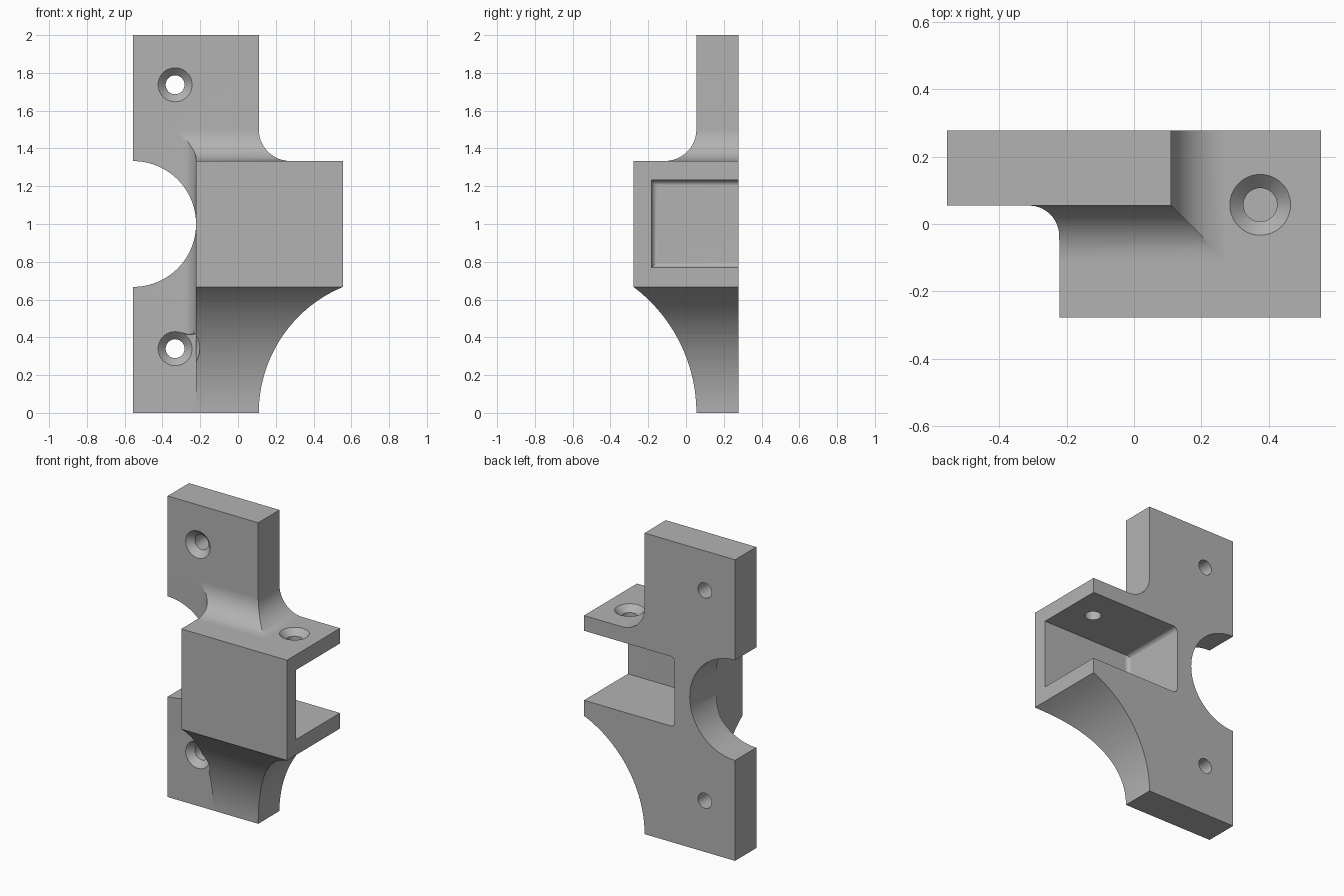
import bpy, bmesh
from math import sqrt, sin, cos, pi
from mathutils import Matrix

cube = bpy.data.objects.get("Cube")
if cube:
    bpy.data.objects.remove(cube, do_unlink=True)

grey = bpy.data.materials.new("plain grey")
grey.use_nodes = True
colour = (0.45, 0.45, 0.45, 1)
grey.diffuse_color = colour
grey.node_tree.nodes["Principled BSDF"].inputs["Base Color"].default_value = colour

# Main dimensions
LEFT, PLATE_R, BLOCK_L, BLOCK_R = -0.555, 0.11, -0.222, 0.555
BACK, PLATE_F, BLOCK_F = 0.278, 0.055, -0.278
LOW, HIGH, TOP = 0.667, 1.333, 2.0
TOP_R, SIDE_R, STEPS = 0.167, 0.09, 8


def make_object(name, bm):
    bmesh.ops.recalc_face_normals(bm, faces=bm.faces)
    mesh = bpy.data.meshes.new(name)
    bm.to_mesh(mesh)
    bm.free()
    ob = bpy.data.objects.new(name, mesh)
    mesh.materials.append(grey)
    bpy.context.collection.objects.link(ob)
    return ob


def section(z, x_right, y_front, fillet=True):
    """Horizontal cross-section: plate, side fillet and projecting block."""
    pts = [(LEFT, BACK), (LEFT, PLATE_F)]
    for i in range(STEPS + 1):
        a = pi / 2 * i / STEPS
        if fillet:
            y = max(PLATE_F - SIDE_R + SIDE_R * cos(a), y_front)
            dy = y - (PLATE_F - SIDE_R)
            x = BLOCK_L - SIDE_R + sqrt(max(SIDE_R ** 2 - dy ** 2, 0))
            pts.append((x if dy > 0 else BLOCK_L, y))
        else:
            pts.append((BLOCK_L, PLATE_F))
    edge = BLOCK_L if y_front < PLATE_F - SIDE_R or not fillet else pts[-1][0]
    pts += [(edge, y_front), (x_right, y_front), (x_right, BACK)]
    return [(x, y, z) for x, y in pts]


def flare(z, reach):
    """Offset of an arc that starts upright and reaches out at the block."""
    r = (reach ** 2 + LOW ** 2) / (2 * reach)
    return r - sqrt(r * r - z * z)


def lower(z, fillet):
    return section(z, PLATE_R + flare(z, BLOCK_R - PLATE_R),
                   PLATE_F - flare(z, PLATE_F - BLOCK_F), fillet)


# Bracket body: stacked sections from bottom to top
rings = [lower(0.415 * i / 14, False) for i in range(15)]
rings += [lower(0.416 + (LOW - 0.416) * i / 10, True) for i in range(11)]
rings.append(section(HIGH, BLOCK_R, BLOCK_F))
for i in range(13):
    a = pi / 2 * i / 12
    d = TOP_R * (1 - sin(a))
    rings.append(section(HIGH + 0.0005 + TOP_R * (1 - cos(a)), PLATE_R + d, PLATE_F - d))
rings.append(section(TOP, PLATE_R, PLATE_F))

bm = bmesh.new()
loops = [[bm.verts.new(p) for p in ring] for ring in rings]
for a, b in zip(loops, loops[1:]):
    for i in range(len(a)):
        j = (i + 1) % len(a)
        bm.faces.new((a[i], a[j], b[j], b[i]))
bm.faces.new(loops[0])
bm.faces.new(loops[-1])
bmesh.ops.remove_doubles(bm, verts=bm.verts, dist=0.0001)
bmesh.ops.dissolve_degenerate(bm, edges=bm.edges, dist=0.0001)
body = make_object("bracket_body", bm)


def lathe_cutter(name, profile, matrix, sides=48):
    """Turned cutter from (radius, height) pairs."""
    bm = bmesh.new()
    loops = [[bm.verts.new((r * cos(2 * pi * k / sides), r * sin(2 * pi * k / sides), h))
              for k in range(sides)] for r, h in profile]
    for a, b in zip(loops, loops[1:]):
        for k in range(sides):
            m = (k + 1) % sides
            bm.faces.new((a[k], a[m], b[m], b[k]))
    bm.faces.new(loops[0])
    bm.faces.new(loops[-1])
    bm.transform(matrix)
    return make_object(name, bm)


def facing_front(x, y, z):
    return Matrix.Translation((x, y, z)) @ Matrix.Rotation(pi / 2, 4, "X")


# Half-round notch and countersunk screw holes
screw = [(0.05, -0.4), (0.05, -0.04), (0.09, 0), (0.13, 0.04), (0.13, 0.3)]
cutters = [lathe_cutter("notch_cutter", [(0.333, -0.5), (0.333, 0.5)],
                        facing_front(LEFT, 0, 1), 96)]
for label, z in (("lower", 0.34), ("upper", 1.737)):
    cutters.append(lathe_cutter(label + "_screw_cutter", screw,
                                facing_front(-0.333, PLATE_F, z)))
cutters.append(lathe_cutter("block_hole_cutter",
                            [(0.05, -0.2), (0.05, -0.04), (0.09, 0), (0.1, 0.01)],
                            Matrix.Translation((0.375, 0.057, HIGH))))

# Pocket open to the right and back, with a rounded inner end
bm = bmesh.new()
bmesh.ops.create_cube(bm, size=1)
x0, x1, y0, y1, z0, z1 = -0.111, 0.7, -0.182, 0.4, 0.77, 1.232
for v in bm.verts:
    v.co = (x1 if v.co.x > 0 else x0, y1 if v.co.y > 0 else y0, z1 if v.co.z > 0 else z0)
inner = [e for e in bm.edges if all(v.co.x < 0 and v.co.y < 5 for v in e.verts)]
bmesh.ops.bevel(bm, geom=inner, offset=0.03, segments=6, profile=0.5, affect="EDGES")
cutters.append(make_object("pocket_cutter", bm))

bpy.ops.object.select_all(action="DESELECT")
body.select_set(True)
bpy.context.view_layer.objects.active = body
for cutter in cutters:
    mod = body.modifiers.new(cutter.name, "BOOLEAN")
    mod.operation, mod.solver, mod.object = "DIFFERENCE", "EXACT", cutter
    bpy.ops.object.modifier_apply(modifier=mod.name)
    bpy.data.objects.remove(cutter, do_unlink=True)

bpy.ops.object.shade_smooth_by_angle(angle=pi / 7)
weighted = body.modifiers.new("even_shading", "WEIGHTED_NORMAL")
weighted.keep_sharp = True
